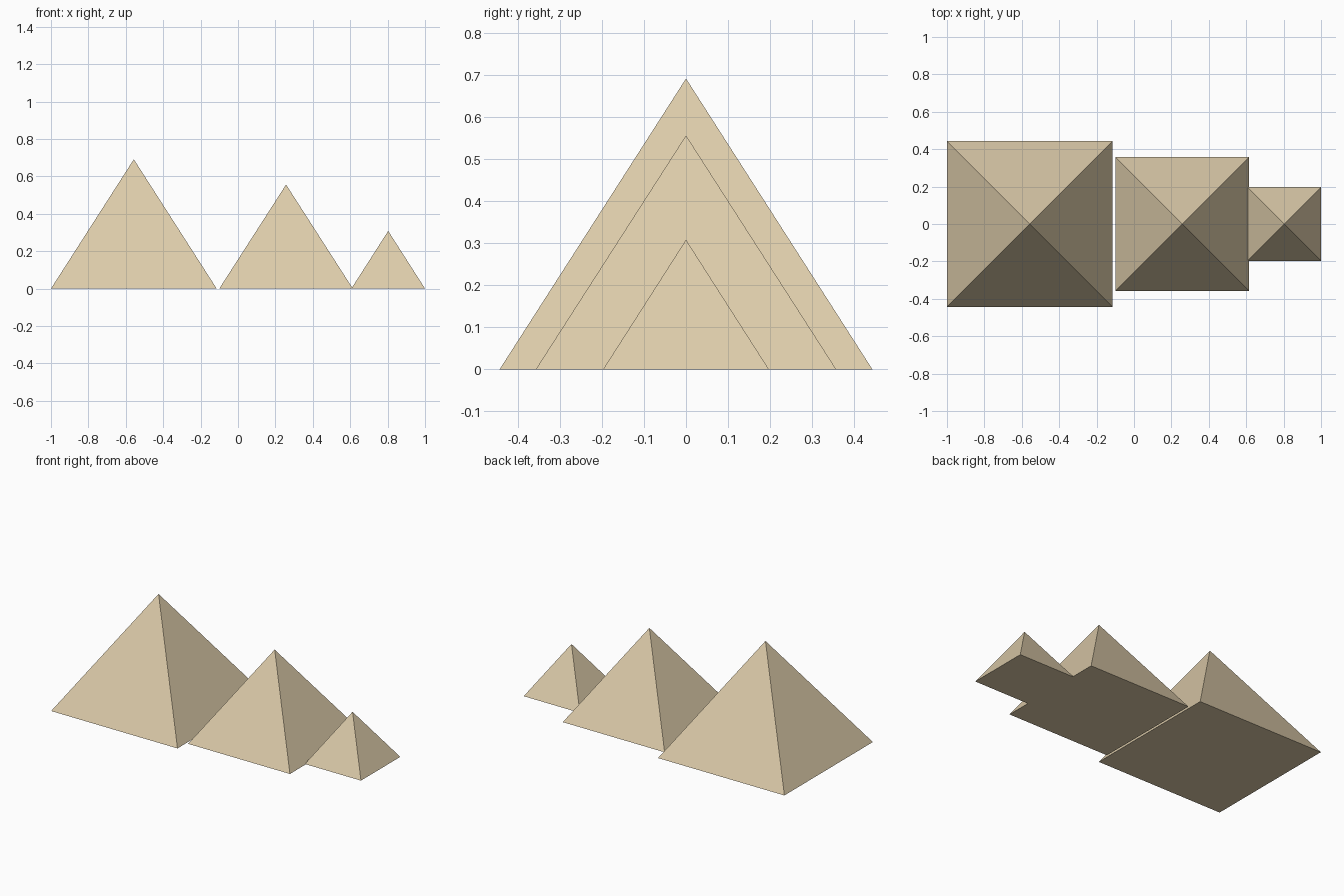
import bpy
import math

if "Cube" in bpy.data.objects:
    bpy.data.objects.remove(bpy.data.objects["Cube"])

sand = bpy.data.materials.new("sand")
sand.diffuse_color = (0.72, 0.60, 0.40, 1.0)
sand.use_nodes = True
sand.node_tree.nodes["Principled BSDF"].inputs["Base Color"].default_value = sand.diffuse_color


def pyramid(name, x, half, height):
    """Square pyramid standing on the ground with sides along x and y."""
    bpy.ops.mesh.primitive_cone_add(
        vertices=4, radius1=half * math.sqrt(2), radius2=0, depth=height,
        location=(x, 0, height / 2), rotation=(0, 0, math.pi / 4))
    obj = bpy.context.object
    obj.name = name
    bpy.ops.object.transform_apply(location=False, rotation=True, scale=True)
    obj.data.materials.append(sand)


# Three pyramids in a row, shrinking towards +x
pyramid("large_pyramid", -0.557, 0.443, 0.691)
pyramid("middle_pyramid", 0.257, 0.357, 0.556)
pyramid("small_pyramid", 0.803, 0.197, 0.308)
